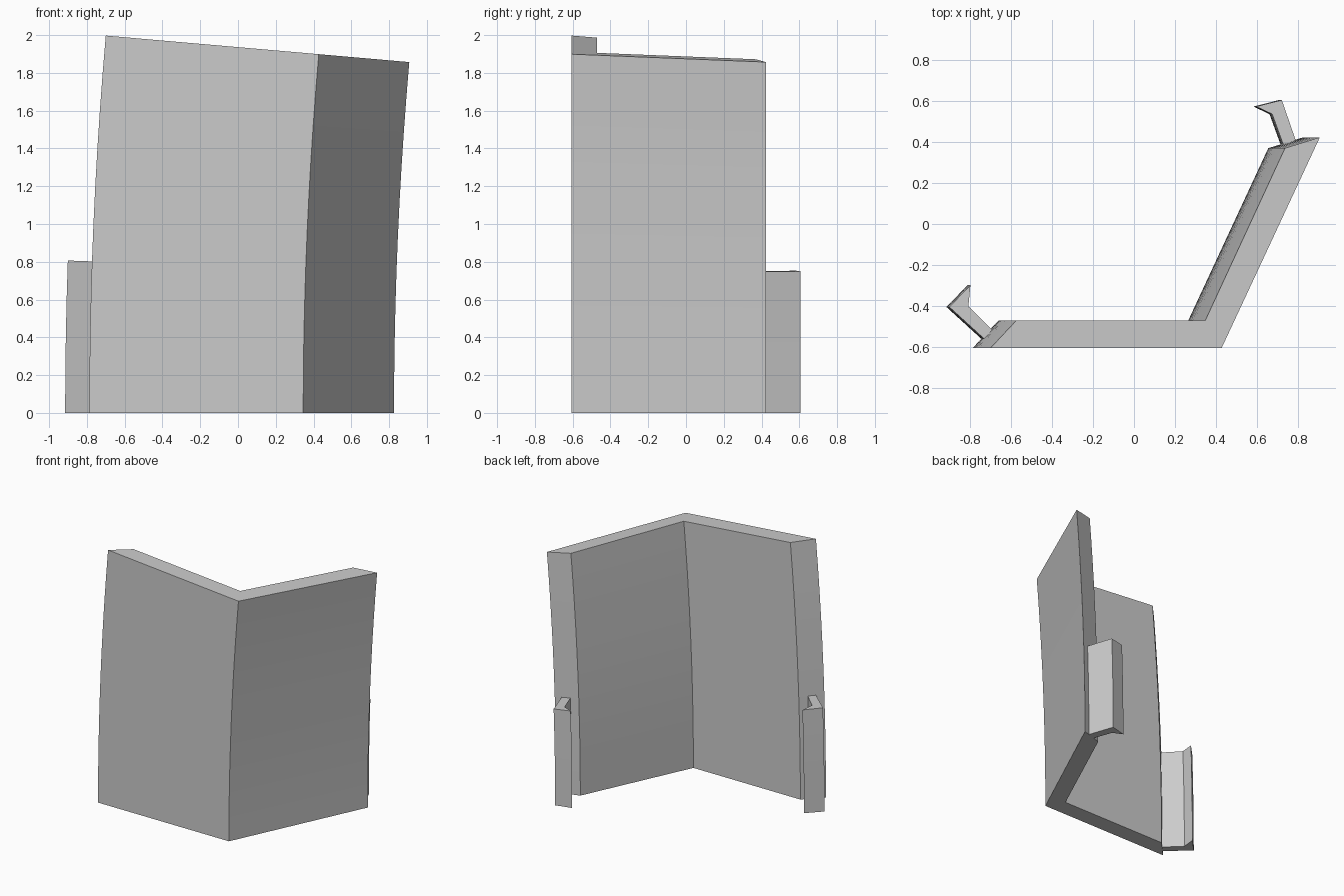
import bpy, bmesh, math

cube = bpy.data.objects.get("Cube")
if cube:
    bpy.data.objects.remove(cube, do_unlink=True)

RADIUS = 22.2   # bend radius of the whole piece, leaning toward +x

grey = bpy.data.materials.new("plain_grey")
grey.use_nodes = True
colour = (0.6, 0.6, 0.6, 1)
grey.diffuse_color = colour
grey.node_tree.nodes["Principled BSDF"].inputs["Base Color"].default_value = colour


def bent_extrusion(name, outline, angle, steps):
    """Sweep a plan outline upward along a gentle arc."""
    bm = bmesh.new()
    rings = []
    for i in range(steps + 1):
        a = angle * i / steps
        rings.append([bm.verts.new((RADIUS - (RADIUS - x) * math.cos(a), y,
                                    (RADIUS - x) * math.sin(a))) for x, y in outline])
    n = len(outline)
    for low, high in zip(rings, rings[1:]):
        for j in range(n):
            k = (j + 1) % n
            bm.faces.new((low[j], low[k], high[k], high[j]))
    bm.faces.new(rings[0])
    bm.faces.new(rings[-1])
    bmesh.ops.recalc_face_normals(bm, faces=bm.faces)
    mesh = bpy.data.meshes.new(name)
    bm.to_mesh(mesh)
    bm.free()
    mesh.materials.append(grey)
    obj = bpy.data.objects.new(name, mesh)
    bpy.context.collection.objects.link(obj)
    return obj


# Angled wall panel
bent_extrusion("corner_panel", [(-0.787, -0.605), (0.345, -0.605), (0.826, 0.423),
                                (0.655, 0.37), (0.265, -0.47), (-0.66, -0.47)], 0.087, 10)

# Hooked clips on the two free edges
bent_extrusion("right_clip", [(-0.745, -0.56), (-0.915, -0.405), (-0.812, -0.298),
                              (-0.822, -0.402), (-0.705, -0.517)], 0.0349, 4)
bent_extrusion("left_clip", [(0.776, 0.408), (0.708, 0.605), (0.583, 0.573),
                             (0.661, 0.536), (0.715, 0.388)], 0.0349, 4)
